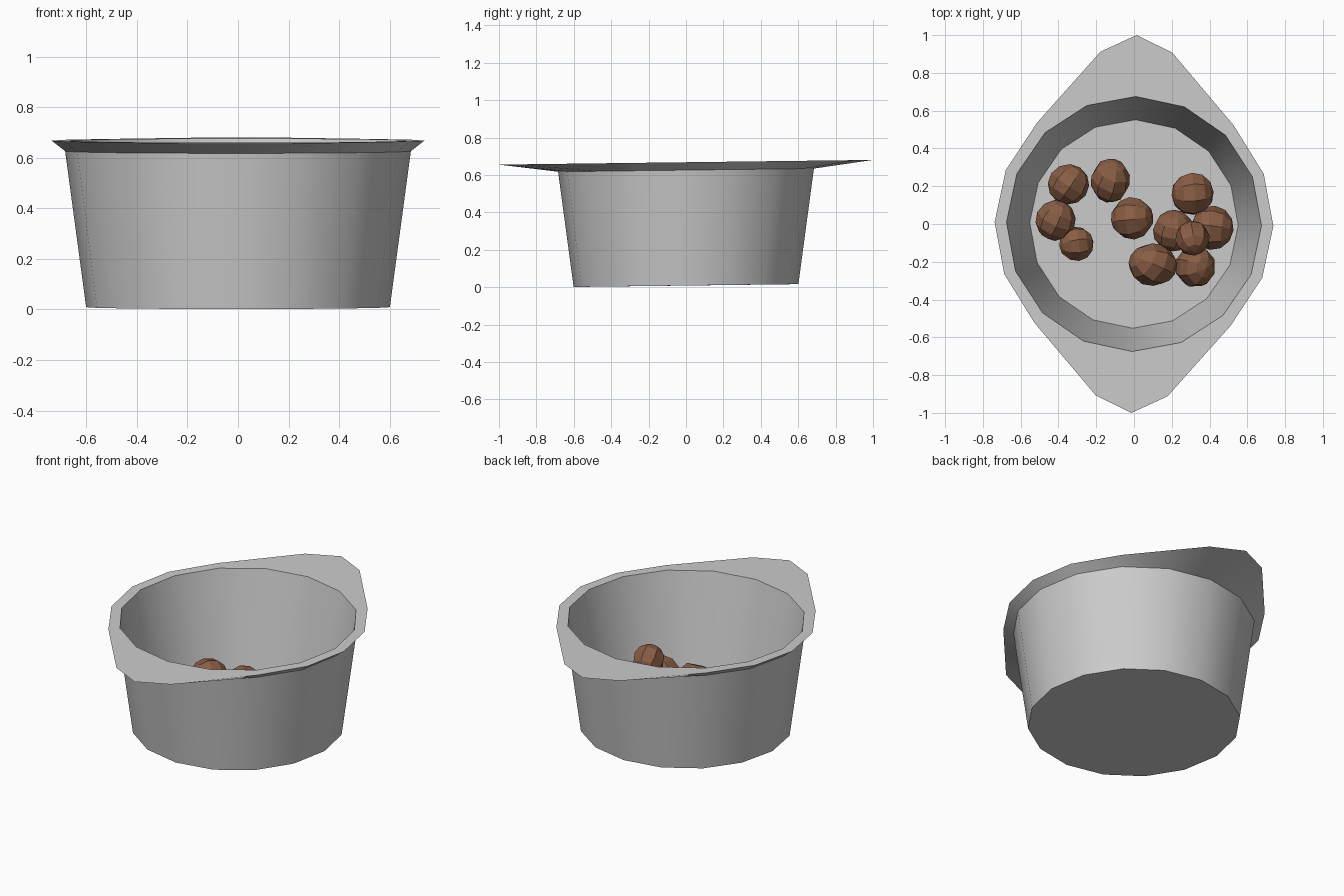
import bpy, bmesh, math, random
from mathutils import Matrix, Euler

if "Cube" in bpy.data.objects:
    bpy.data.objects.remove(bpy.data.objects["Cube"])

random.seed(4)
SIDES = 16
TILT = 0.0125          # the bowl leans very slightly forward
TURN = math.radians(0.8)


def material(name, rgb):
    m = bpy.data.materials.new(name)
    m.diffuse_color = (*rgb, 1)
    m.use_nodes = True
    m.node_tree.nodes["Principled BSDF"].inputs["Base Color"].default_value = m.diffuse_color
    return m


grey = material("pale grey", (0.6, 0.6, 0.6))
brown = material("nut brown", (0.25, 0.11, 0.058))


def add_object(name, bm, mat):
    bmesh.ops.recalc_face_normals(bm, faces=bm.faces)
    me = bpy.data.meshes.new(name)
    bm.to_mesh(me)
    bm.free()
    me.materials.append(mat)
    ob = bpy.data.objects.new(name, me)
    bpy.context.collection.objects.link(ob)
    return ob


def circle(r):
    step = 2 * math.pi / SIDES
    return [(r * math.sin(i * step), r * math.cos(i * step)) for i in range(SIDES)]


def eared_rim():
    # one quarter of the rim outline, from back tip to right side, mirrored round
    q = [(0, 1), (0.19, 0.91), (0.52, 0.53), (0.683, 0.275), (0.738, 0)]
    right = q + [(x, -y) for x, y in q[-2::-1]]
    return right + [(-x, y) for x, y in right[-2:0:-1]]


# bowl: outer wall, rim with pull tabs, inner wall and floor
bm = bmesh.new()
rings = []
for outline, z in [(circle(0.601), 0.009), (circle(0.684), 0.626),
                   (eared_rim(), 0.668), (circle(0.675), 0.668),
                   (circle(0.552), 0.03)]:
    rings.append([bm.verts.new((x * math.cos(TURN) + y * math.sin(TURN),
                                y * math.cos(TURN) - x * math.sin(TURN),
                                z + TILT * y)) for x, y in outline])
for a, b in zip(rings, rings[1:]):
    for i in range(SIDES):
        j = (i + 1) % SIDES
        bm.faces.new((a[i], a[j], b[j], b[i]))
bm.faces.new(rings[0])
bm.faces.new(rings[-1])
bowl = add_object("bowl", bm, grey)
bpy.context.view_layer.objects.active = bowl
bowl.select_set(True)
bpy.ops.object.shade_smooth_by_angle(angle=math.radians(30))

# nuts: x, y, z, half width, half depth
nuts = [(-0.347, 0.21, 0.136, 0.11, 0.108), (-0.125, 0.23, 0.136, 0.106, 0.118),
        (-0.415, 0.02, 0.135, 0.107, 0.11), (-0.305, -0.105, 0.12, 0.092, 0.094),
        (-0.01, 0.03, 0.138, 0.113, 0.113), (0.21, -0.035, 0.14, 0.112, 0.11),
        (0.31, 0.16, 0.138, 0.112, 0.118), (0.415, -0.02, 0.14, 0.113, 0.118),
        (0.31, -0.075, 0.30, 0.092, 0.094), (0.10, -0.215, 0.155, 0.13, 0.115),
        (0.325, -0.225, 0.15, 0.108, 0.113)]
for n, (x, y, z, rx, ry) in enumerate(nuts):
    bm = bmesh.new()
    bmesh.ops.create_uvsphere(bm, u_segments=8, v_segments=6, radius=1)
    spin = Euler([random.uniform(0, 6.28) for _ in range(3)]).to_matrix().to_4x4()
    bmesh.ops.transform(bm, verts=bm.verts, matrix=Matrix.Translation((x, y, z))
                        @ Matrix.Diagonal((rx, ry, (rx + ry) / 2, 1)) @ spin)
    add_object("nut_%d" % (n + 1), bm, brown)
